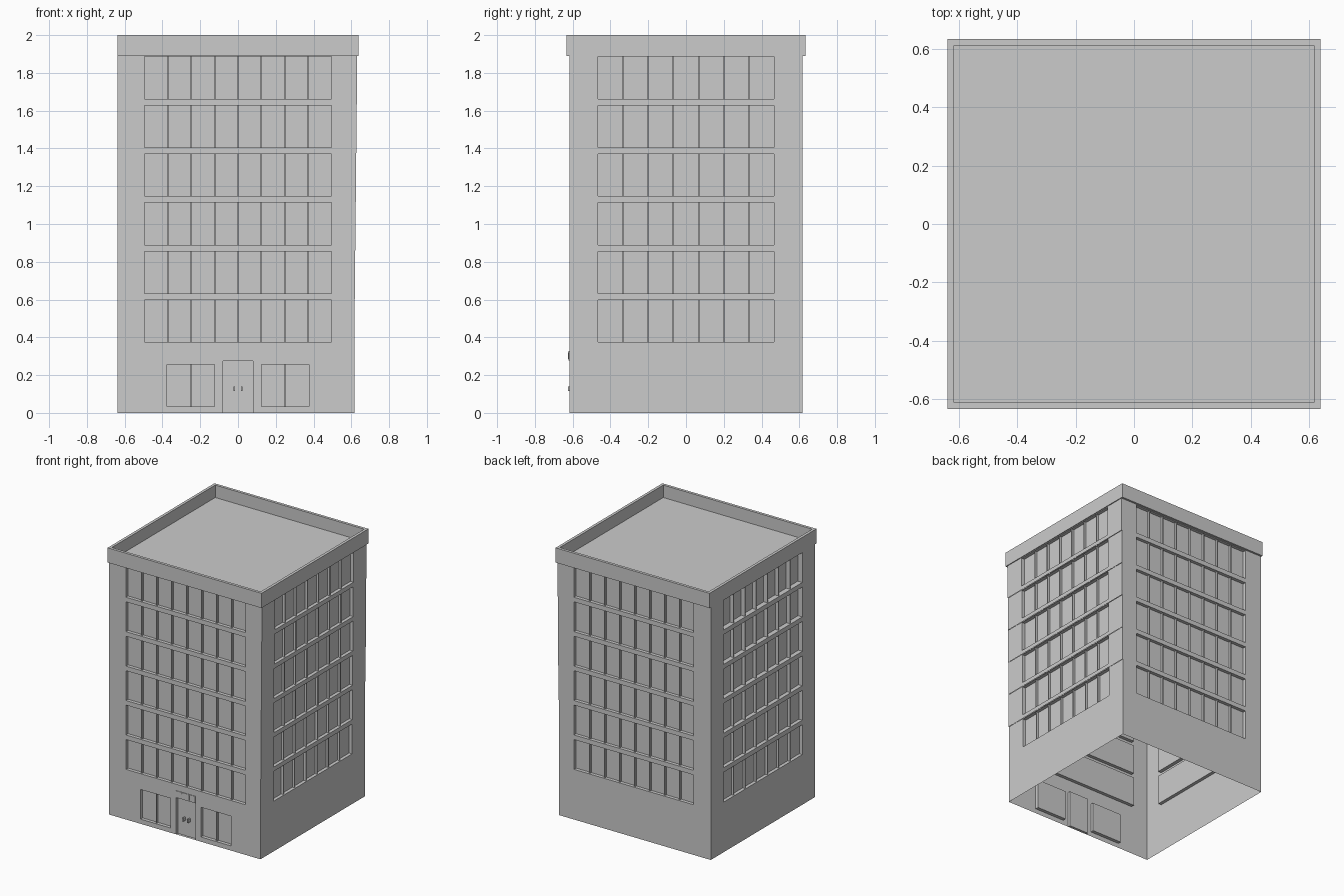
import bpy, bmesh

if "Cube" in bpy.data.objects:
    bpy.data.objects.remove(bpy.data.objects["Cube"])

XL, XR, Y = -0.637, 0.618, 0.617      # wall planes
BASE, STOREY, FLOORS = 0.345, 0.2575, 6
DRIFT = 0.0025                        # slight sideways creep of each storey

# each map takes (u along wall, z, depth inward, drift)
MAPS = {
    "front": lambda u, z, d, o: (u, -Y + d, z),
    "back": lambda u, z, d, o: (-u, Y - d, z),
    "right": lambda u, z, d, o: (XR + o - d, u, z),
    "left": lambda u, z, d, o: (XL + d, -u, z),
}


def make(name, bm):
    bmesh.ops.remove_doubles(bm, verts=bm.verts, dist=1e-5)
    me = bpy.data.meshes.new(name)
    bm.to_mesh(me)
    bm.free()
    ob = bpy.data.objects.new(name, me)
    bpy.context.collection.objects.link(ob)
    return ob


def quad(bm, f, o, pts):
    bm.faces.new([bm.verts.new(f(*p, o)) for p in pts])


def rect(bm, f, o, u0, u1, z0, z1, d):
    quad(bm, f, o, [(u0, z0, d), (u1, z0, d), (u1, z1, d), (u0, z1, d)])


def reveal(bm, f, o, u0, u1, z0, z1, da, db):
    c = [(u0, z0), (u1, z0), (u1, z1), (u0, z1)]
    for (a, b), (p, q) in zip(c, c[1:] + c[:1]):
        quad(bm, f, o, [(a, b, da), (p, q, da), (p, q, db), (a, b, db)])


def block(bm, f, o, u0, u1, z0, z1, da, db):
    rect(bm, f, o, u0, u1, z0, z1, da)
    reveal(bm, f, o, u0, u1, z0, z1, da, db)


def panel(bm, f, o, u0, u1, z0, z1, openings):
    # wall sheet with recessed openings (u0, u1, z0, z1, depth, panes)
    us = sorted({u0, u1, *[v for w in openings for v in w[:2]]})
    zs = sorted({z0, z1, *[v for w in openings for v in w[2:4]]})
    for a, b in zip(us, us[1:]):
        for c, d in zip(zs, zs[1:]):
            mu, mz = (a + b) / 2, (c + d) / 2
            if not any(w[0] < mu < w[1] and w[2] < mz < w[3] for w in openings):
                rect(bm, f, o, a, b, c, d, 0)
    for a, b, c, d, depth, panes in openings:
        reveal(bm, f, o, a, b, c, d, 0, depth)
        rect(bm, f, o, a, b, c, d, depth)
        for k in range(1, panes):
            m = a + (b - a) * k / panes
            block(bm, f, o, m - 0.004, m + 0.004, c, d, 0.008, depth)


# four walls, storey by storey
for side, f in MAPS.items():
    bm = bmesh.new()
    long_side = side in ("front", "back")
    half, panes = (0.495, 8) if long_side else (0.465, 7)

    def ends(o):
        if side == "front":
            return XL, XR + o
        if side == "back":
            return -XR - o, -XL
        return -Y, Y

    ground = []
    if side == "front":
        ground = [(-0.375, -0.125, 0.035, 0.257, 0.025, 2),
                  (0.125, 0.375, 0.035, 0.257, 0.025, 2),
                  (-0.08, 0.08, 0.0, 0.275, 0.02, 1)]
    panel(bm, f, 0, *ends(0), 0, BASE, ground)
    for i in range(FLOORS):
        o, z = DRIFT * i, BASE + STOREY * i
        depth = 0.025 + (o if side == "left" else 0)
        panel(bm, f, o, *ends(o), z, z + STOREY,
              [(-half, half, z + 0.03, z + 0.253, depth, panes)])
    make(side + "_wall", bm)

# entrance: door split, sign-free transom panel and handles
f = MAPS["front"]
bm = bmesh.new()
block(bm, f, 0, -0.002, 0.002, 0, 0.275, 0.016, 0.02)
make("door_split", bm)
bm = bmesh.new()
block(bm, f, 0, -0.08, 0.08, 0.278, 0.328, -0.004, 0)
for k in (-1, 1):
    block(bm, f, 0, k * 0.03 - 0.003, k * 0.03 + 0.003, 0.285, 0.32, -0.007, -0.004)
make("door_transom", bm)
bm = bmesh.new()
for k in (-1, 1):
    block(bm, f, 0, k * 0.02 - 0.005, k * 0.02 + 0.005, 0.115, 0.14, -0.008, 0.02)
make("door_handles", bm)

# parapet ring: rectangular profile loops joined around the roof edge
bm = bmesh.new()
loops = []
for px, py, z in ((0.615, 0.61, 1.89), (0.637, 0.632, 1.89), (0.637, 0.632, 2.0),
                  (0.616, 0.611, 2.0), (0.616, 0.611, 1.907)):
    loops.append([bm.verts.new((sx * px, sy * py, z))
                  for sx, sy in ((-1, -1), (1, -1), (1, 1), (-1, 1))])
for a, b in zip(loops, loops[1:]):
    for k in range(4):
        n = (k + 1) % 4
        bm.faces.new((a[k], a[n], b[n], b[k]))
bm.faces.new(loops[-1])  # roof deck
make("parapet_and_roof", bm)
